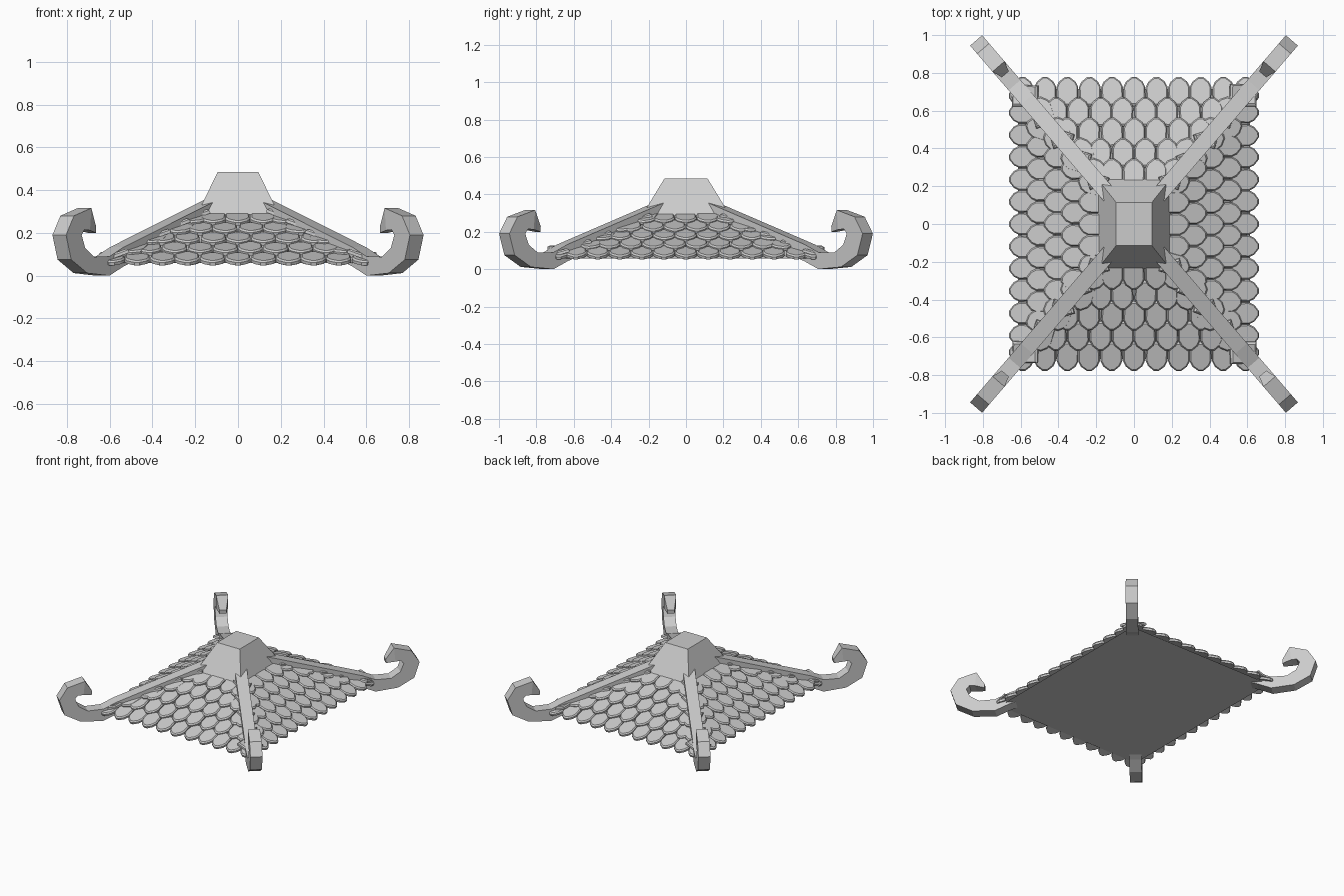
import bpy, bmesh, math, random
from mathutils import Vector, Matrix

if "Cube" in bpy.data.objects:
    bpy.data.objects.remove(bpy.data.objects["Cube"])

random.seed(4)
BX, BY, BZ, AZ = 0.615, 0.715, 0.058, 0.367   # roof half sizes, eave and apex heights


def finish(name, bm):
    bmesh.ops.recalc_face_normals(bm, faces=bm.faces)
    me = bpy.data.meshes.new(name)
    bm.to_mesh(me)
    bm.free()
    ob = bpy.data.objects.new(name, me)
    bpy.context.collection.objects.link(ob)
    return ob


def loft(bm, rings):
    """Skin a list of equal-length closed rings and cap both ends."""
    vs = [[bm.verts.new(p) for p in ring] for ring in rings]
    n = len(vs[0])
    for a, b in zip(vs, vs[1:]):
        for i in range(n):
            bm.faces.new((a[i], a[(i + 1) % n], b[(i + 1) % n], b[i]))
    bm.faces.new(vs[0][::-1])
    bm.faces.new(vs[-1])


def rect(x, y, z):
    return [(-x, -y, z), (x, -y, z), (x, y, z), (-x, y, z)]


# Pyramid roof body
bm = bmesh.new()
loft(bm, [rect(BX, BY, BZ), rect(BX * 0.1, BY * 0.1, AZ - 0.1 * (AZ - BZ))])
finish("roof_body", bm)

# Truncated cap on top
bm = bmesh.new()
loft(bm, [rect(0.192, 0.237, 0.285), rect(0.095, 0.115, 0.485)])
finish("roof_cap", bm)

# Ridge beams ending in curled hooks: paired lower/outer and upper/inner profile points
outer = [(0.13, 0.285), (0.87, 0.043), (0.97, 0.0), (1.13, 0.012), (1.245, 0.075),
         (1.282, 0.19), (1.225, 0.28), (1.10, 0.316), (1.045, 0.228)]
inner = [(0.13, 0.375), (0.87, 0.133), (0.97, 0.09), (1.08, 0.088), (1.145, 0.13),
         (1.17, 0.19), (1.15, 0.215), (1.11, 0.212), (1.047, 0.20)]
for sx, sy, label in ((1, 1, "back_right"), (-1, 1, "back_left"),
                      (1, -1, "front_right"), (-1, -1, "front_left")):
    d = Vector((0.652 * sx, 0.758 * sy, 0))
    side = Vector((-d.y, d.x, 0))
    rings = []
    for i, (o, n) in enumerate(zip(outer, inner)):
        w = side * (0.024 if i == len(outer) - 1 else 0.042)
        po = d * o[0] + Vector((0, 0, o[1]))
        pn = d * n[0] + Vector((0, 0, n[1]))
        rings.append([po - w, po + w, pn + w, pn - w])
    bm = bmesh.new()
    loft(bm, rings)
    finish("ridge_beam_" + label, bm)

# Pointed shingles: half outline, tip at the origin, +y runs up the slope
half = [(0.012, 0.0), (0.044, 0.026), (0.058, 0.056), (0.056, 0.16)]
outline = half + [(-x, y) for x, y in reversed(half)]


def add_shingle(bm, mat):
    c = Vector((0, 0.08))
    rings = []
    for scale, z in ((1.0, 0.0), (1.0, 0.014), (0.88, 0.022)):
        rings.append([mat @ Vector((c.x + (x - c.x) * scale, c.y + (y - c.y) * scale, z))
                      for x, y in outline])
    loft(bm, rings)


def shingle_side(name, angle, reach, width, tip, step, pitch):
    """One roof side facing -y before turning; reach = eave depth, width = eave half width."""
    bm = bmesh.new()
    slope = math.atan2(AZ - BZ, reach)
    turn = Matrix.Rotation(angle, 4, 'Z')
    for row in range(5):
        y = tip - row * step
        z = AZ - (AZ - BZ) * y / reach
        mid = y - 0.06
        limit = width * mid / reach - 0.015
        n = int(limit / pitch) + 2
        for k in range(-n, n + 1):
            u = (k + 0.5 * (row % 2)) * pitch
            if abs(u) > limit + 0.07:
                continue
            spin = random.uniform(-0.04, 0.04)
            if abs(u) > limit - 0.05 and row:       # end shingles lean toward the ridge
                spin += math.copysign(0.3, u)
            u = max(-limit, min(limit, u))
            tilt = slope - 0.13 + random.uniform(-0.02, 0.02)
            mat = (turn @ Matrix.Translation((u, -y, z + 0.016))
                   @ Matrix.Rotation(tilt, 4, 'X') @ Matrix.Rotation(spin, 4, 'Z'))
            add_shingle(bm, mat)
    finish(name, bm)


shingle_side("shingles_front", 0, BY, BX, 0.775, 0.108, 0.118)
shingle_side("shingles_right", math.pi / 2, BX, BY, 0.657, 0.092, 0.118)
shingle_side("shingles_back", math.pi, BY, BX, 0.775, 0.108, 0.118)
shingle_side("shingles_left", -math.pi / 2, BX, BY, 0.657, 0.092, 0.118)
